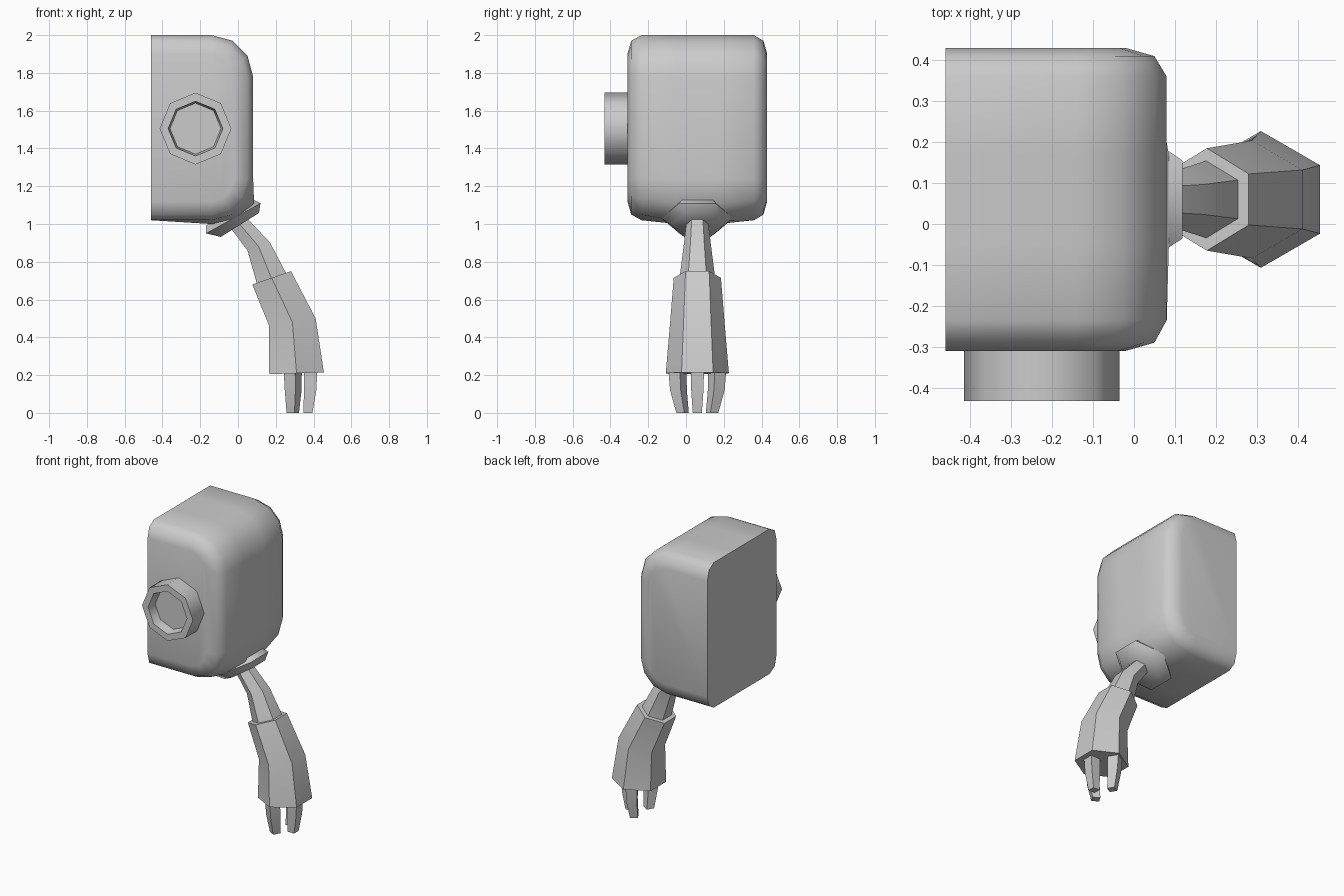
import bpy, bmesh
from math import cos, sin, radians

if "Cube" in bpy.data.objects:
    bpy.data.objects.remove(bpy.data.objects["Cube"])

YC = 0.06  # depth centre of the arm


def loft(name, rings):
    """Skin a list of equal-length point rings and cap both ends."""
    bm = bmesh.new()
    vr = [[bm.verts.new(p) for p in r] for r in rings]
    n = len(vr[0])
    for a, b in zip(vr, vr[1:]):
        for i in range(n):
            bm.faces.new((a[i], a[(i + 1) % n], b[(i + 1) % n], b[i]))
    bm.faces.new(vr[0])
    bm.faces.new(vr[-1])
    bmesh.ops.recalc_face_normals(bm, faces=bm.faces)
    me = bpy.data.meshes.new(name)
    bm.to_mesh(me)
    bm.free()
    ob = bpy.data.objects.new(name, me)
    bpy.context.collection.objects.link(ob)
    bpy.ops.object.select_all(action='DESELECT')
    ob.select_set(True)
    bpy.context.view_layer.objects.active = ob
    bpy.ops.object.shade_smooth_by_angle(angle=radians(50))
    return ob


def hexagon(x, z, r, tilt):
    """Hexagon ring centred at (x, YC, z), tilted in the xz plane."""
    t = radians(tilt)
    pts = []
    for k in range(6):
        a = radians(30 + 60 * k)
        u = r * cos(a)
        pts.append((x + u * cos(t), YC + r * sin(a), z + u * sin(t)))
    return pts


def body_ring(y, inset, push):
    """Half-rounded body outline; push swells the lower corner at the shoulder."""
    pts = [(-0.46, y, 2.0 - inset)]
    for zc, angles in ((1.78, (90, 60, 30, 0)), (1.24, (0, -30, -60, -90))):
        for deg in angles:
            bulge = {-30: push, -60: push, -90: push * 0.5}.get(deg, 0)
            r = 0.22 - inset + bulge
            a = radians(deg)
            pts.append((-0.14 + r * cos(a), y, zc + r * sin(a)))
    pts.append((-0.46, y, 1.02 + inset))
    return pts


# Body, lofted front to back
loft("body", [body_ring(*v) for v in (
    (-0.31, 0.10, 0), (-0.29, 0.03, 0), (-0.235, 0, 0), (-0.05, 0, 0.04),
    (0.17, 0, 0.04), (0.36, 0, 0), (0.41, 0.03, 0), (0.43, 0.10, 0))])

# Eye ring with recessed lens
loft("eye", [[(-0.225 + r * cos(radians(45 * k)), y, 1.505 + r * sin(radians(45 * k)))
              for k in range(8)]
             for r, y in ((0.19, -0.30), (0.19, -0.432), (0.145, -0.432), (0.135, -0.37))])

# Shoulder disc, upper arm and sleeve
loft("shoulder", [hexagon(*v) for v in (
    (-0.045, 1.06, 0.165, 29), (-0.025, 1.03, 0.19, 29), (0.01, 0.995, 0.138, 32))])
loft("upper_arm", [hexagon(*v) for v in (
    (0.0, 1.01, 0.058, 30), (0.11, 0.88, 0.073, 20), (0.178, 0.71, 0.095, 19))])
loft("sleeve", [hexagon(*v) for v in (
    (0.178, 0.715, 0.125, 19), (0.288, 0.48, 0.144, 9), (0.31, 0.21, 0.167, 2))])

# Three fingers: square sections that bow and taper toward the tip
for name, direction, spots in (
        ("outer_finger", 0, ((0.385, 0), (0.382, 0), (0.37, 0))),
        ("front_finger", -120, ((0.29, -0.105), (0.292, -0.1), (0.29, -0.078))),
        ("back_finger", 120, ((0.29, 0.105), (0.292, 0.1), (0.29, 0.078)))):
    rings = []
    for (x, dy), z, w in zip(spots, (0.22, 0.12, 0.0), (0.07, 0.065, 0.048)):
        r = w * 0.7071
        rings.append([(x + r * cos(radians(direction + 45 + 90 * k)),
                       YC + dy + r * sin(radians(direction + 45 + 90 * k)), z)
                      for k in range(4)])
    loft(name, rings)
